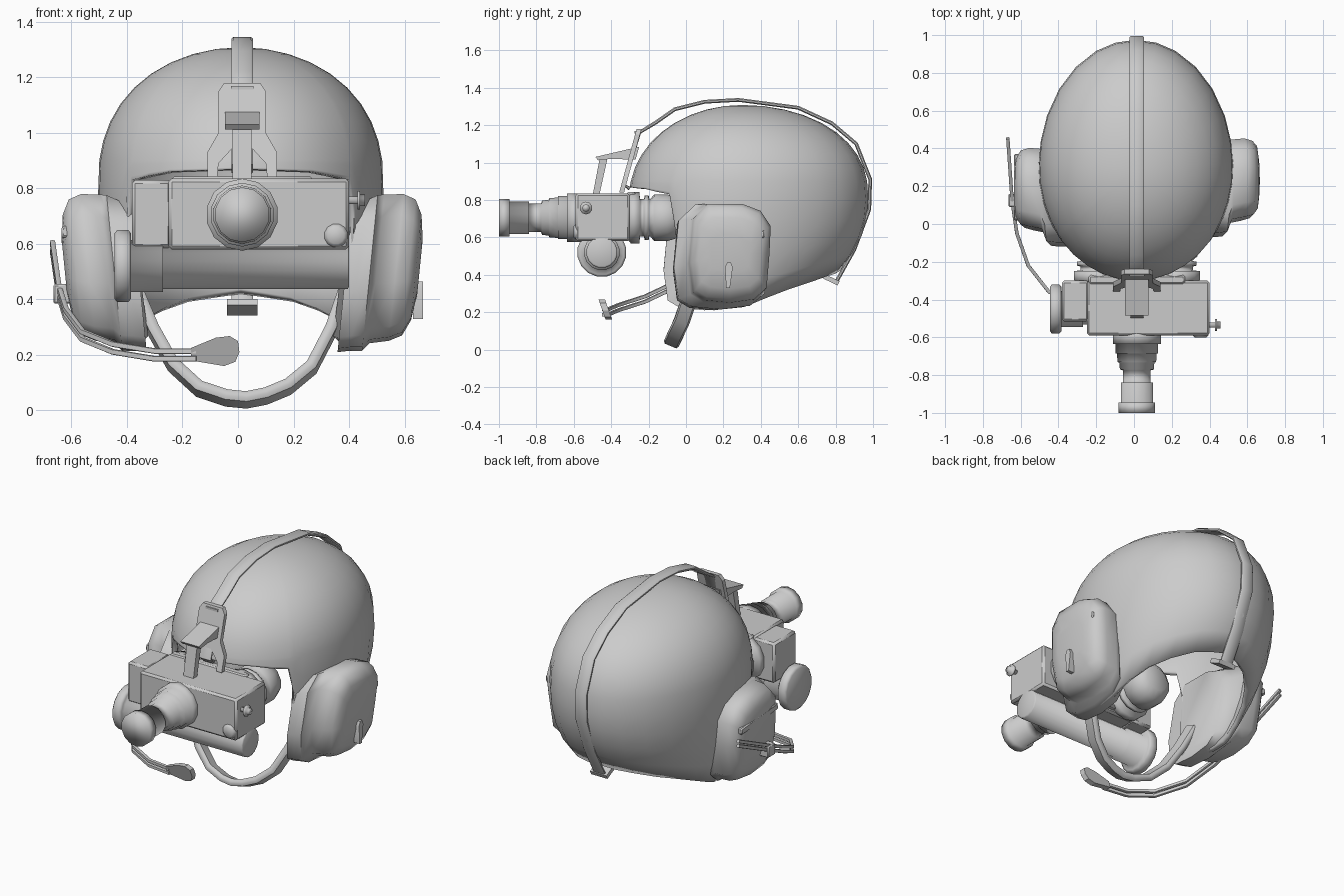
import bpy, bmesh, math
from mathutils import Vector, Matrix

if "Cube" in bpy.data.objects:
    bpy.data.objects.remove(bpy.data.objects["Cube"])

CX = 0.015  # helmet centre line


def finish(name, bm, angle=40, bevel=0):
    bmesh.ops.recalc_face_normals(bm, faces=bm.faces)
    me = bpy.data.meshes.new(name)
    bm.to_mesh(me)
    bm.free()
    ob = bpy.data.objects.new(name, me)
    bpy.context.collection.objects.link(ob)
    if bevel:
        m = ob.modifiers.new("bevel", 'BEVEL')
        m.width, m.segments = bevel, 1
    bpy.ops.object.select_all(action='DESELECT')
    ob.select_set(True)
    bpy.context.view_layer.objects.active = ob
    bpy.ops.object.shade_smooth_by_angle(angle=math.radians(angle))
    return ob


def loft(name, rings, angle=40, caps=True):
    bm = bmesh.new()
    vr = [[bm.verts.new(p) for p in r] for r in rings]
    n = len(rings[0])
    for a, b in zip(vr, vr[1:]):
        for i in range(n):
            bm.faces.new((a[i], a[(i + 1) % n], b[(i + 1) % n], b[i]))
    if caps:
        bm.faces.new(vr[0])
        bm.faces.new(vr[-1])
    return finish(name, bm, angle)


def lathe(name, prof, origin, axis, n=14, angle=180):
    """prof = (distance along axis, radius); origin supplies the other two coords."""
    rings = []
    for d, r in prof:
        ring = []
        for i in range(n):
            a = 2 * math.pi * (i + .5) / n
            c, s = r * math.cos(a), r * math.sin(a)
            off = (d, c, s) if axis == 'x' else (c, d, s)
            ring.append(Vector(origin) + Vector(off))
        rings.append(ring)
    return loft(name, rings, angle)


def box(name, lo, hi, bevel=0, rot=None):
    bm = bmesh.new()
    lo, hi = Vector(lo), Vector(hi)
    bmesh.ops.create_cube(bm, size=1)
    mat = Matrix.Translation((lo + hi) / 2)
    if rot:
        mat = mat @ Matrix.Rotation(rot[0], 4, rot[1])
    bmesh.ops.transform(bm, verts=bm.verts, matrix=mat @ Matrix.Diagonal((*(hi - lo), 1)))
    return finish(name, bm, 30, bevel)


def sweep(name, path, side, w, t, angle=50):
    """Flat band along a path: side = width direction, w / t = half width / thickness."""
    P = [Vector(p) for p in path]
    rings = []
    for i, p in enumerate(P):
        tan = (P[min(i + 1, len(P) - 1)] - P[max(i - 1, 0)]).normalized()
        s = Vector(side)
        s = (s - tan * s.dot(tan)).normalized()
        nrm = tan.cross(s)
        rings.append([p + s * w * a + nrm * t * b for a, b in
                      ((-1, -.4), (-.8, -1), (.8, -1), (1, -.4), (1, .4), (.8, 1), (-.8, 1), (-1, .4))])
    return loft(name, rings, angle)


def prism(name, poly, axis, a, b, fn=None):
    """Extrude a 2D outline along x (poly is y,z) or y (poly is x,z)."""
    mk = (lambda p, d: (d, *p)) if axis == 'x' else (lambda p, d: (p[0], d + (fn(p[1]) if fn else 0), p[1]))
    return loft(name, [[mk(p, a) for p in poly], [mk(p, b) for p in poly]], 30)


# helmet shell: ellipsoid with a lower edge that varies around it
EDGE = [(0, .87), (30, .86), (50, .83), (53, .68), (58, .26), (70, .23), (85, .215),
        (105, .25), (130, .33), (155, .39), (180, .42)]


def edge(d):
    for (a, u), (b, v) in zip(EDGE, EDGE[1:]):
        if d <= b:
            return u + (v - u) * (d - a) / (b - a)


def scale(z, h, power=2.4):
    k = (z - .8) / .508 if z > .8 else (.8 - z) / h
    return math.sqrt(max(0, 1 - k ** (power if z > .8 else 2)))


half = [0, 10, 20, 30, 40, 50, 53, 58, 64, 72, 82, 92, 102, 114, 128, 142, 156, 168]
cols = half + [180] + [-d for d in half[:0:-1]]
bm = bmesh.new()
top = bm.verts.new((CX, .3, 1.308))
grid = []
for d in cols:
    a, e = math.radians(d), edge(abs(d))
    col = []
    levels = [e + (.9 - e) * j / 5 for j in range(5)] + [.9 + .408 * math.sin(j / 9 * math.pi / 2) for j in range(9)]
    for z in levels:
        c = math.cos(a)
        y = .3 - c * (.605 * scale(z, 2, 2.1) if c > 0 else .675 * scale(z, .6))
        col.append(bm.verts.new((CX - .005 + .515 * scale(z, .95) * math.sin(a), y, z)))
    grid.append(col)
for a, b in zip(grid, grid[1:] + grid[:1]):
    for j in range(13):
        bm.faces.new((a[j], b[j], b[j + 1], a[j + 1]))
    bm.faces.new((a[13], b[13], top))
shell = finish("helmet_shell", bm, 70)
m = shell.modifiers.new("thickness", 'SOLIDIFY')
m.thickness, m.offset = .03, -1

# strap over the crown and its rear hook
sweep("crown_strap", [(CX, y, z) for y, z in (
    (-.3, .86), (-.335, .885), (-.25, 1.16), (-.16, 1.215), (-.06, 1.285), (.1, 1.325), (.28, 1.335), (.6, 1.293),
    (.78, 1.21), (.91, 1.1), (.985, .91), (.98, .75), (.9, .535), (.805, .365))], (1, 0, 0), .039, .01)
box("strap_hook", (CX - .055, .735, .36), (CX + .055, .82, .385), rot=(-.45, 'X'))

# forehead mounting plate, following the slope of the brow
slope = lambda z: -.342 + (z - .866) * .274
prism("mount_plate", [(CX + x, z) for x, z in (
    (-.065, 1.18), (.065, 1.18), (.085, 1.15), (.085, 1.0), (.125, .93), (.125, .84), (.09, .84),
    (.085, .89), (.03, .95), (-.03, .95), (-.085, .89), (-.09, .84), (-.125, .84), (-.125, .93),
    (-.085, 1.0), (-.085, 1.15))], 'y', -.008, .018, slope)
box("plate_slot_bar", (CX - .04, -.275, 1.155), (CX + .04, -.262, 1.168))
prism("mount_arm", [(-.25, 1.085), (-.485, 1.03), (-.47, 1.012), (-.40, 1.02), (-.27, 1.015)],
      'x', CX - .062, CX + .062)
prism("mount_drop_link", [(-.46, 1.03), (-.42, 1.02), (-.465, .82), (-.5, .82)], 'x', CX - .034, CX + .034)

# night optic housing
box("optic_housing", (-.25, -.59, .58), (.40, -.3, .835), .012)
box("optic_housing_left", (-.382, -.515, .585), (-.24, -.3, .83), .012)
box("optic_rear_plate", (-.24, -.32, .6), (.27, -.27, .842), .01)
lathe("objective_lens", [(-.56, .13), (-.635, .13), (-.635, .115), (-.685, .115), (-.685, .108), (-.73, .105),
                         (-.735, .095), (-.77, .092), (-.775, .075), (-.84, .075), (-.84, .087),
                         (-.945, .087), (-.945, .099), (-1, .099)], (CX, 0, .705), 'y', 14)
for s in (-1, 1):
    lathe("eyepiece", [(-.31, .12), (-.295, .137), (-.25, .137), (-.245, .1), (-.225, .1), (-.22, .12), (-.2, .12),
                       (-.195, .095), (-.17, .125), (-.1, .125), (-.05, .11), (-.02, .07)],
          (CX + s * .2, 0, .705), 'y', 14)

# lower tube, end cap and control knobs
lathe("lower_tube", [(-.445, .12), (-.435, .132), (-.395, .132), (-.385, .12), (-.385, .096), (-.27, .096),
                     (-.27, .084), (.395, .084), (.4, .075)], (0, -.45, .52), 'x', 16)
lathe("side_knob", [(.39, .014), (.43, .014), (.43, .034), (.44, .034), (.44, .02), (.457, .02)],
      (0, -.535, .757), 'x', 10)
lathe("front_knob", [(-.52, .043), (-.59, .043), (-.602, .03)], (.353, 0, .63), 'y', 12)

# ear cups: lofted rounded outlines, leaning inwards at the bottom
OUT = [(-.55, 1), (.3, 1), (.75, .86), (1, .55), (.97, .0), (.9, -.7), (.6, -.93),
       (0, -1), (-.6, -.95), (-.9, -.8), (-1, -.2), (-.9, .7)]
SECT = [(.385, .15, .475, .22, .265), (.43, .165, .485, .235, .27), (.475, .19, .495, .255, .28),
        (.5, .225, .51, .222, .268), (.57, .235, .515, .218, .264), (.615, .235, .515, .205, .245),
        (.642, .235, .515, .17, .19), (.655, .235, .515, .11, .1)]
LEAN = .1
for s, dy, side in ((1, 0, "right"), (-1, -.05, "left")):
    loft(side + "_ear_cup", [[(CX + s * (x - CX + LEAN * v * hz), cy + dy + u * hy, cz + v * hz) for u, v in OUT]
                             for x, cy, cz, hy, hz in SECT], 60)
    xo = CX + s * (.635 - CX)
    box(side + "_cup_ridge", (xo - .03, .07 + dy, .61), (xo + .015, .42 + dy, .65), .006, rot=(-.08, 'X'))
# right cup lever
prism("cup_lever", [(.215, .33), (.235, .33), (.25, .44), (.24, .465), (.22, .465), (.208, .44)], 'x', .63, .667)

# boom microphone on the left: twin rods, clamp and paddle
boom = [(-.668, .455, .59), (-.645, .12, .43), (-.62, -.05, .35), (-.56, -.22, .27),
        (-.45, -.36, .225), (-.3, -.42, .2), (-.15, -.44, .2)]
for dz in (-.014, .014):
    sweep("boom_rod", [(x, y, z + dz) for x, y, z in boom], (0, 0, 1), .01, .009)
box("boom_clamp", (-.665, .09, .385), (-.6, .16, .455), .006)
prism("microphone", [(-.17, .18), (-.05, .16), (-.01, .175), (.005, .21), (0, .25), (-.03, .268),
                     (-.08, .262), (-.17, .225)], 'y', -.43, -.395, lambda z: (.16 - z) * -.05 - (z - .16) * .4)

# chin strap
sweep("chin_strap", [(-.36, .07, .42), (-.305, .025, .29), (-.235, -.02, .165), (-.14, -.055, .078),
                     (-.04, -.072, .045), (.03, -.076, .038), (.1, -.07, .052), (.18, -.055, .085),
                     (.265, -.02, .155), (.335, .025, .29), (.38, .07, .42)], (0, 1, -.42), .042, .02)
